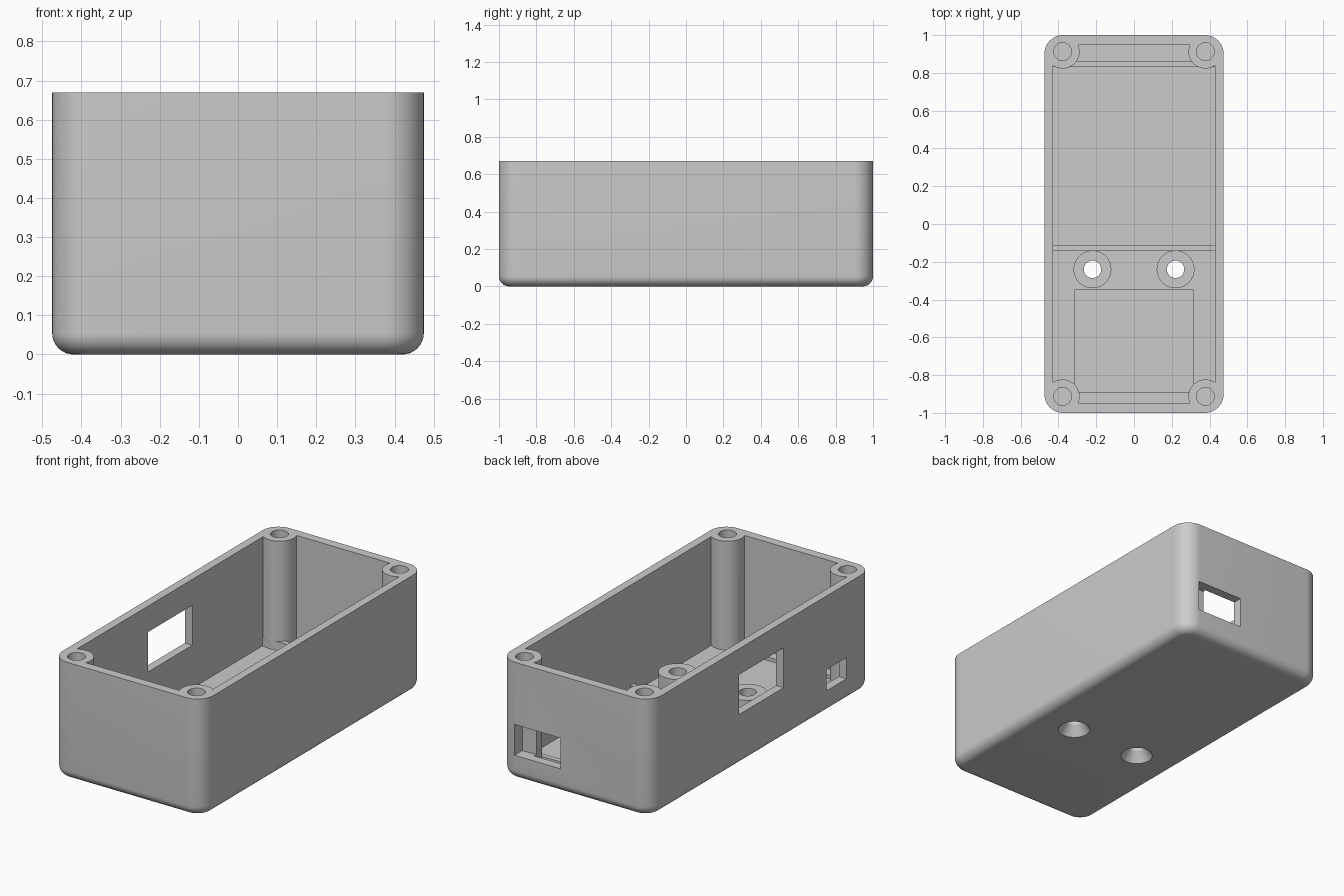
import bpy
import bmesh
from math import radians

cube = bpy.data.objects.get("Cube")
if cube:
    bpy.data.objects.remove(cube, do_unlink=True)

HX, HY, H = 0.475, 1.0, 0.67      # outer half sizes and height
IX, IY, FLOOR = 0.428, 0.948, 0.05  # cavity half sizes and floor level
SIGNS = (-1, 1)

grey = bpy.data.materials.new("matte_grey")
grey.use_nodes = True
grey.diffuse_color = (0.6, 0.6, 0.6, 1)
grey.node_tree.nodes["Principled BSDF"].inputs["Base Color"].default_value = (0.6, 0.6, 0.6, 1)


def add_object(name, bm):
    mesh = bpy.data.meshes.new(name)
    bm.to_mesh(mesh)
    bm.free()
    mesh.materials.append(grey)
    obj = bpy.data.objects.new(name, mesh)
    bpy.context.collection.objects.link(obj)
    return obj


def box_mesh(x0, x1, y0, y1, z0, z1):
    bm = bmesh.new()
    bmesh.ops.create_cube(bm, size=1)
    for v in bm.verts:
        v.co.x = x1 if v.co.x > 0 else x0
        v.co.y = y1 if v.co.y > 0 else y0
        v.co.z = z1 if v.co.z > 0 else z0
    return bm


def box(name, *bounds):
    return add_object(name, box_mesh(*bounds))


def rod(name, x, y, z0, z1, r0, r1=None):
    bm = bmesh.new()
    bmesh.ops.create_cone(bm, cap_ends=True, segments=48, radius1=r0,
                          radius2=r0 if r1 is None else r1, depth=z1 - z0)
    bmesh.ops.translate(bm, verts=bm.verts, vec=(x, y, (z0 + z1) / 2))
    return add_object(name, bm)


def subtract(target, cutter):
    cutter.hide_render = True
    mod = target.modifiers.new("cut", "BOOLEAN")
    mod.operation = "DIFFERENCE"
    mod.solver = "EXACT"
    mod.object = cutter
    bpy.context.view_layer.objects.active = target
    bpy.ops.object.modifier_apply(modifier=mod.name)
    bpy.data.objects.remove(cutter, do_unlink=True)


# Outer block: rounded uprights, then a rounded bottom rim
bm = box_mesh(-HX, HX, -HY, HY, 0, H)
uprights = [e for e in bm.edges if abs(e.verts[0].co.z - e.verts[1].co.z) > 0.1]
bmesh.ops.bevel(bm, geom=uprights, offset=0.1, segments=14, profile=0.5, affect="EDGES")
rim = [e for e in bm.edges if all(v.co.z < 0.001 for v in e.verts)]
bmesh.ops.bevel(bm, geom=rim, offset=0.055, segments=8, profile=0.5, affect="EDGES")
case = add_object("enclosure_case", bm)

# Cavity: whatever is taken out of it stays solid in the case
cavity = box("cavity", -IX, IX, -IY, IY, FLOOR, 1)
for sx in SIGNS:
    for sy in SIGNS:
        subtract(cavity, rod("corner_boss", sx * 0.378, sy * 0.913, -0.1, 1.2, 0.09))
    subtract(cavity, rod("standoff", sx * 0.22, -0.24, -0.1, 0.186, 0.1))
for y0, y1 in ((-0.14, -0.11), (0.83, 0.86)):
    subtract(cavity, box("floor_rib", -0.6, 0.6, y0, y1, -0.1, 0.1))
subtract(case, cavity)

# Shallow floor recess, kept clear of the corner bosses
recess = box("recess", -0.315, 0.315, -0.89, -0.35, 0.03, 0.06)
for sx in SIGNS:
    subtract(recess, rod("corner_boss", sx * 0.378, -0.913, -0.1, 1.2, 0.09))
subtract(case, recess)

# Blind screw holes in the bosses, countersunk through holes in the standoffs
for sx in SIGNS:
    for sy in SIGNS:
        subtract(case, rod("screw_hole", sx * 0.378, sy * 0.913, 0.34, 0.8, 0.047))
    subtract(case, rod("through_hole", sx * 0.22, -0.24, -0.1, 0.4, 0.046))
    subtract(case, rod("countersink", sx * 0.22, -0.24, -0.01, 0.06, 0.092, 0.044))

# Wall openings: two in the right side, one in the back
subtract(case, box("large_window", -0.6, -0.4, -0.2, 0.2, 0.295, 0.522))
subtract(case, box("small_window", -0.6, -0.4, -0.765, -0.585, 0.13, 0.25))
subtract(case, box("back_window", 0.09, 0.38, 0.93, 1.1, 0.14, 0.315))

bpy.ops.object.select_all(action="DESELECT")
case.select_set(True)
bpy.context.view_layer.objects.active = case
bpy.ops.object.shade_smooth_by_angle(angle=radians(30))
